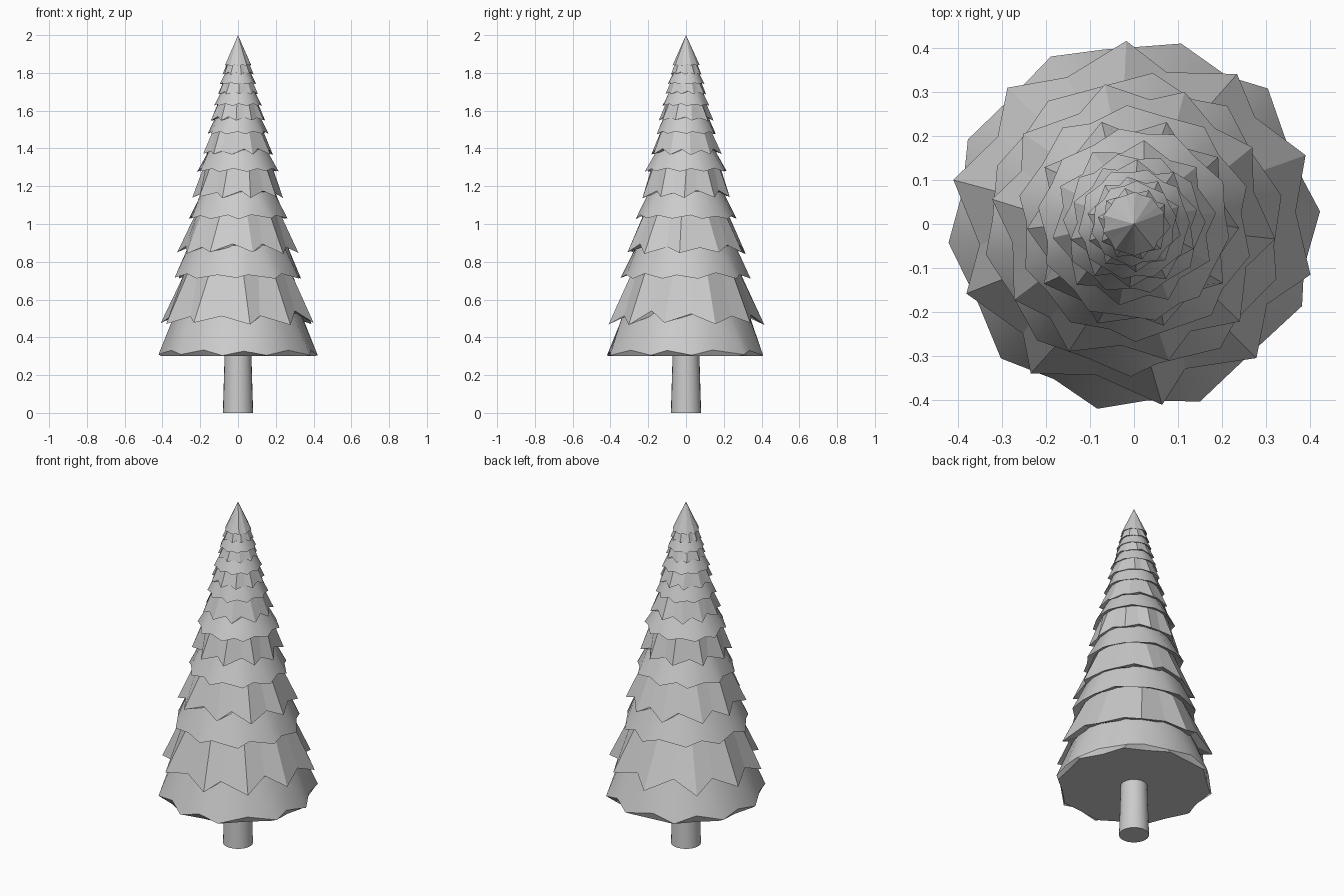
import bpy, bmesh, random
from math import sin, cos, radians

if "Cube" in bpy.data.objects:
    bpy.data.objects.remove(bpy.data.objects["Cube"])

random.seed(4)
POINTS = 10


def finish(bm, name):
    bmesh.ops.recalc_face_normals(bm, faces=bm.faces)
    mesh = bpy.data.meshes.new(name)
    bm.to_mesh(mesh)
    bm.free()
    obj = bpy.data.objects.new(name, mesh)
    bpy.context.collection.objects.link(obj)
    return obj


def tier(name, z, r, z_top, r_top, ragged, phase, z_under, r_under):
    """Conical skirt with a jagged star-shaped rim and a closed underside."""
    bm = bmesh.new()
    n = POINTS * 2
    top, rim, under = [], [], []
    for i in range(n):
        a = radians(phase + i * 360 / n)
        j = radians(random.uniform(-4, 4))
        tip = i % 2 == 0
        rr = r * (random.uniform(0.98, 1.01) if tip else
                  random.uniform(0.83, 0.88) if ragged else random.uniform(0.90, 0.94))
        lift = r * (0.15 if ragged else 0.08)
        zz = z + (random.uniform(0, 0.25) if tip else random.uniform(0.7, 1.2)) * lift
        top.append(bm.verts.new((r_top * cos(a), r_top * sin(a), z_top)))
        rim.append(bm.verts.new((rr * cos(a + j), rr * sin(a + j), zz)))
        ru = min(r_under, rr * 0.97)
        under.append(bm.verts.new((ru * cos(a), ru * sin(a), z_under)))
    for i in range(n):
        k = (i + 1) % n
        bm.faces.new((top[i], top[k], rim[k], rim[i]))
        bm.faces.new((rim[i], rim[k], under[k], under[i]))
    bm.faces.new(under)
    if r_top > 0.001:
        bm.faces.new(top)
    else:
        bmesh.ops.remove_doubles(bm, verts=top, dist=0.002)
    obj = finish(bm, name)
    # Even tiers read as soft skirts, ragged ones keep flat blades
    if not ragged and r_top > 0.001:
        bpy.ops.object.select_all(action='DESELECT')
        obj.select_set(True)
        bpy.context.view_layer.objects.active = obj
        bpy.ops.object.shade_smooth_by_angle(angle=radians(35))


# Trunk
bpy.ops.mesh.primitive_cone_add(vertices=24, radius1=0.08, radius2=0.07,
                                depth=0.34, location=(0, 0, 0.17))
trunk = bpy.context.object
trunk.name = "trunk"
bpy.ops.object.shade_smooth_by_angle()

# Foliage tiers: rim height and radius, alternating even and ragged rims
levels = [(0.302, 0.43), (0.465, 0.418), (0.71, 0.343), (0.84, 0.325),
          (1.025, 0.27), (1.135, 0.243), (1.275, 0.222), (1.365, 0.19),
          (1.475, 0.162), (1.545, 0.147), (1.625, 0.128), (1.685, 0.11),
          (1.74, 0.098), (1.79, 0.083), (1.838, 0.073)]
for i, (z, r) in enumerate(levels):
    ragged = i % 2 == 1
    if i + 1 < len(levels):
        zn, rn = levels[i + 1]
        # Each skirt tucks up under the one above
        z_top, r_top = zn + 0.18 * rn, rn * (0.80 if ragged else 0.79)
    else:
        z_top, r_top = 2.0, 0.0
    if i == 0:
        z_under, r_under = 0.3, 0.41
    else:
        z_under, r_under = z + r * 0.13, r * 0.78
    tier(f"foliage_tier_{i + 1}", z, r, z_top, r_top, ragged,
         6 + 17 * (i % 2) + 7 * (i // 2), z_under, r_under)
